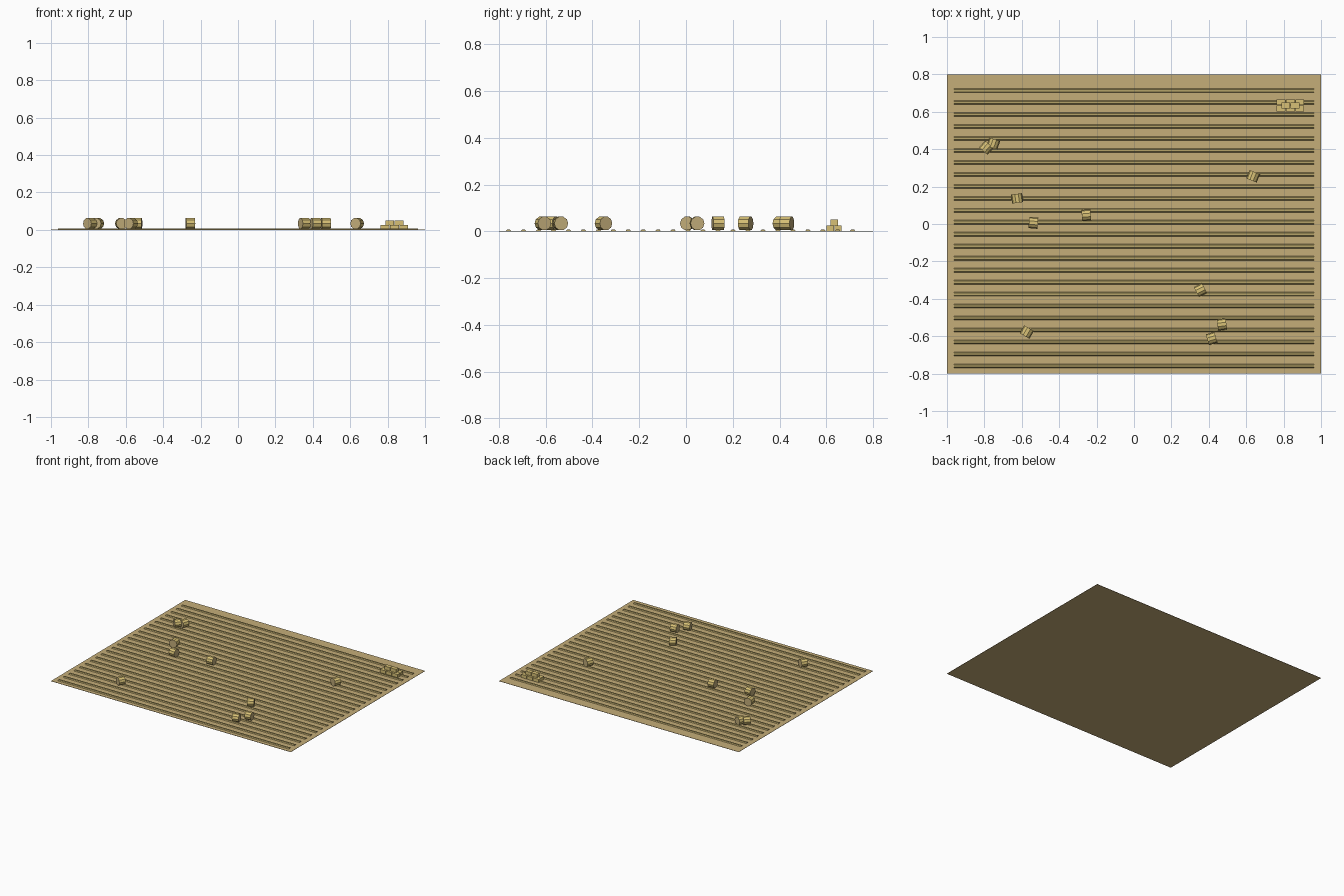
import bpy, bmesh, math
from mathutils import Matrix

if "Cube" in bpy.data.objects:
    bpy.data.objects.remove(bpy.data.objects["Cube"])


def material(name, color):
    m = bpy.data.materials.new(name)
    m.diffuse_color = (*color, 1)
    m.use_nodes = True
    m.node_tree.nodes["Principled BSDF"].inputs["Base Color"].default_value = m.diffuse_color
    return m


SOIL = material("dry soil", (0.56, 0.42, 0.19))
STUBBLE = material("stubble", (0.47, 0.37, 0.14))
STRAW = material("straw", (0.68, 0.53, 0.18))
STRAW_END = material("straw end", (0.53, 0.41, 0.19))


def finish(name, bm, *mats):
    bmesh.ops.recalc_face_normals(bm, faces=bm.faces)
    mesh = bpy.data.meshes.new(name)
    bm.to_mesh(mesh)
    bm.free()
    for m in mats:
        mesh.materials.append(m)
    ob = bpy.data.objects.new(name, mesh)
    bpy.context.collection.objects.link(ob)
    return ob


def add_box(bm, center, size):
    mat = Matrix.Translation(center) @ Matrix.Diagonal((*size, 1))
    bmesh.ops.create_cube(bm, size=1, matrix=mat)


# Field slab
bm = bmesh.new()
add_box(bm, (0, 0, 0.001), (2, 1.6, 0.002))
finish("field", bm, SOIL)

# Stubble rows: low ridges with a flat top and steep sides
PROFILE = [(-0.012, 0.001), (-0.006, 0.008), (0.006, 0.008), (0.012, 0.001)]
bm = bmesh.new()
for i in range(24):
    y0 = -0.759 + i * 0.064
    ends = [[bm.verts.new((x, y0 + y, z)) for y, z in PROFILE] for x in (-0.963, 0.963)]
    n = len(PROFILE)
    for k in range(n):
        j = (k + 1) % n
        bm.faces.new((ends[0][k], ends[0][j], ends[1][j], ends[1][k]))
    bm.faces.new(ends[0])
    bm.faces.new(ends[1])
finish("stubble_rows", bm, STUBBLE)

# Round bales: x, y, direction of the roll axis in degrees
BALES = [
    (-0.79, 0.408, 48), (-0.752, 0.43, 70), (-0.625, 0.137, 98), (-0.538, 0.006, -5),
    (-0.255, 0.047, 5), (0.637, 0.255, 68), (0.355, -0.353, 27), (0.47, -0.537, 8),
    (0.415, -0.612, 17), (-0.573, -0.578, 60),
]
for i, (x, y, angle) in enumerate(BALES):
    bm = bmesh.new()
    rot = Matrix.Rotation(math.radians(angle), 4, 'Z') @ Matrix.Rotation(math.pi / 2, 4, 'Y')
    bmesh.ops.create_cone(bm, cap_ends=True, segments=10, radius1=0.03, radius2=0.03,
                          depth=0.048, matrix=Matrix.Translation((x, y, 0.034)) @ rot)
    for f in bm.faces:
        f.material_index = int(len(f.verts) > 4)
    finish(f"round_bale_{i + 1}", bm, STRAW, STRAW_END)

# Stack of square bales: three by two below, two on top
bm = bmesh.new()
L, W, H = 0.05, 0.033, 0.025
CX, CY = 0.836, 0.634
for ix in (-1, 0, 1):
    for iy in (-0.5, 0.5):
        add_box(bm, (CX + ix * L, CY + iy * W, 0.001 + H / 2), (L - 0.003, W - 0.002, H))
for ix in (-0.5, 0.5):
    add_box(bm, (CX + ix * L, CY, 0.001 + H * 1.5), (L - 0.003, W - 0.002, H))
finish("square_bale_stack", bm, STRAW)
